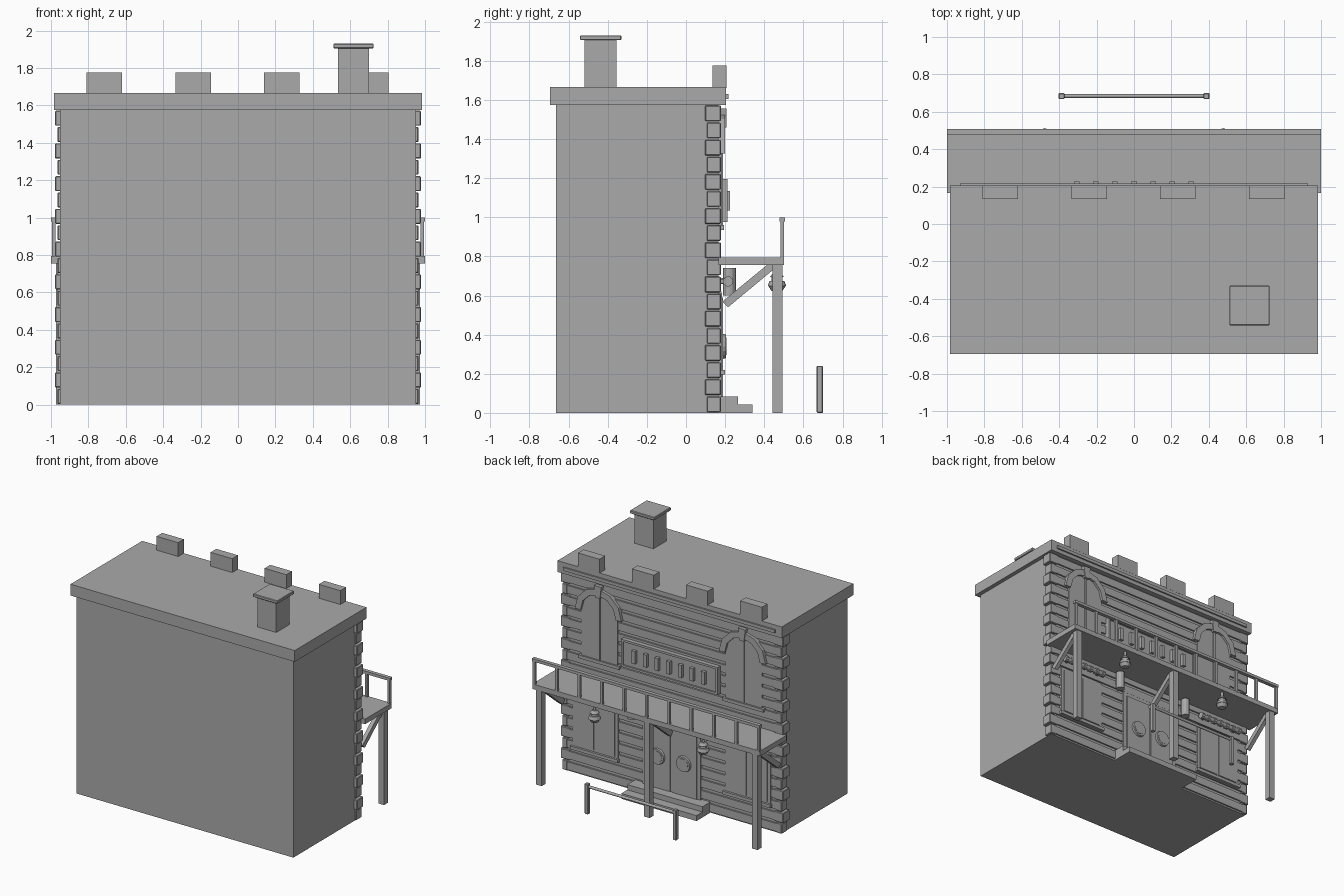
import bpy, bmesh, math
from mathutils import Vector, Matrix

if "Cube" in bpy.data.objects:
    bpy.data.objects.remove(bpy.data.objects["Cube"], do_unlink=True)

grey = bpy.data.materials.new("plain_grey")
grey.use_nodes = True
grey.diffuse_color = (0.4, 0.4, 0.4, 1)
grey.node_tree.nodes["Principled BSDF"].inputs["Base Color"].default_value = (0.4, 0.4, 0.4, 1)


def finish(name, bm):
    bmesh.ops.recalc_face_normals(bm, faces=bm.faces)
    mesh = bpy.data.meshes.new(name)
    bm.to_mesh(mesh)
    bm.free()
    mesh.materials.append(grey)
    obj = bpy.data.objects.new(name, mesh)
    bpy.context.collection.objects.link(obj)
    return obj


def box(name, x0, x1, y0, y1, z0, z1, bevel=0):
    bm = bmesh.new()
    size = Matrix.Diagonal((x1 - x0, y1 - y0, z1 - z0, 1))
    mid = Matrix.Translation(((x0 + x1) / 2, (y0 + y1) / 2, (z0 + z1) / 2))
    bmesh.ops.create_cube(bm, size=1, matrix=mid @ size)
    if bevel:
        bmesh.ops.bevel(bm, geom=bm.edges[:], offset=bevel, segments=1, affect='EDGES')
    return finish(name, bm)


def prism(name, outline, a, b, axis="y"):
    """Extrude an outline: (x, z) along y, or (y, z) along x."""
    bm = bmesh.new()
    put = (lambda p, d: (p[0], d, p[1])) if axis == "y" else (lambda p, d: (d, p[0], p[1]))
    face = bm.faces.new([bm.verts.new(put(p, a)) for p in outline])
    out = bmesh.ops.extrude_face_region(bm, geom=[face])
    shift = Vector(put((0, 0), b - a))
    bmesh.ops.translate(bm, vec=shift, verts=[v for v in out["geom"] if isinstance(v, bmesh.types.BMVert)])
    return finish(name, bm)


def tube(name, centre, r1, r2, depth, axis="Z", sides=12):
    bm = bmesh.new()
    turn = {"Z": Matrix(), "X": Matrix.Rotation(math.pi / 2, 4, "Y"),
            "Y": Matrix.Rotation(-math.pi / 2, 4, "X")}[axis]
    bmesh.ops.create_cone(bm, cap_ends=True, segments=sides, radius1=r1, radius2=r2,
                          depth=depth, matrix=Matrix.Translation(centre) @ turn)
    return finish(name, bm)


def arc(x, z, r, steps=6):
    return [(x + r * math.cos(math.pi * i / steps), z + r * math.sin(math.pi * i / steps))
            for i in range(steps + 1)]


WALL = 0.165
ROW = 0.0875

# Main block, roof slab and trim
box("building_body", -0.952, 0.952, -0.665, WALL, 0, 1.575)
box("roof_slab", -0.985, 0.985, -0.695, 0.205, 1.575, 1.665)
box("cornice_strip", -0.93, 0.93, 0.2, 0.217, 1.605, 1.63)
for i in range(4):
    x = -0.715 + i * 0.475
    box("parapet_block", x - 0.095, x + 0.095, 0.135, 0.206, 1.66, 1.775)

# Chimney
box("chimney", 0.535, 0.7, -0.52, -0.355, 1.66, 1.905)
box("chimney_cap", 0.51, 0.725, -0.542, -0.33, 1.905, 1.93, 0.004)

# Horizontal boards and corner stones
for i in range(18):
    z = i * ROW
    box("wall_board", -0.93, 0.93, WALL - 0.01, WALL + 0.012, z + 0.012, z + 0.075)
    wide = i % 2 == 1
    reach, back, inner = (0.978, 0.097, 0.90) if wide else (0.965, 0.107, 0.92)
    for s in (-1, 1):
        xs = sorted((s * inner, s * reach))
        box("corner_stone", xs[0], xs[1], back, 0.178, z + 0.004, z + ROW - 0.004, 0.004)

# Entrance doors and steps
box("door_frame", -0.255, 0.255, WALL, 0.182, 0, 0.62)
for s in (-1, 1):
    xs = sorted((s * 0.008, s * 0.225))
    box("door_leaf", xs[0], xs[1], 0.18, 0.19, 0.03, 0.59)
    tube("door_window_ring", (s * 0.115, 0.194, 0.34), 0.065, 0.06, 0.02, "Y", 16)
    tube("door_window_pane", (s * 0.115, 0.2, 0.34), 0.045, 0.045, 0.014, "Y", 16)
box("upper_step", -0.33, 0.33, WALL, 0.265, 0, 0.085)
box("lower_step", -0.33, 0.33, 0.265, 0.34, 0, 0.043)

for s in (-1, 1):
    # Ground floor windows with a rolled awning above
    x = s * 0.67
    box("lower_window_frame", x - 0.2, x + 0.2, WALL, 0.183, 0.2, 0.61)
    for t in (-1, 1):
        box("lower_window_pane", x + t * 0.092 - 0.083, x + t * 0.092 + 0.083, 0.18, 0.189, 0.235, 0.58)
    box("lower_window_sill", x - 0.21, x + 0.21, WALL, 0.2, 0.195, 0.22)
    tube("awning_roll", (x, 0.215, 0.672), 0.017, 0.017, 0.38, "X")
    for i in range(7):
        tube("awning_ring", (x - 0.18 + i * 0.06, 0.215, 0.672), 0.026, 0.026, 0.025, "X", 10)
    for t in (-1, 1):
        box("awning_bracket", x + t * 0.15 - 0.01, x + t * 0.15 + 0.01, WALL, 0.215, 0.662, 0.682)

    # Arched upper windows
    x = s * 0.633
    pane = [(x - 0.16, 0.95), (x + 0.16, 0.95)] + arc(x, 1.33, 0.16)
    prism("arched_window", pane, WALL - 0.005, 0.182)
    box("window_divider", x - 0.008, x + 0.008, 0.18, 0.19, 0.96, 1.47)
    prism("window_arch", arc(x, 1.325, 0.205) + arc(x, 1.325, 0.155)[::-1], WALL, 0.2)
    key = [(x - 0.02, 1.46), (x + 0.02, 1.46), (x + 0.032, 1.555), (x - 0.032, 1.555)]
    prism("arch_keystone", key, WALL, 0.206)
    box("upper_window_sill", x - 0.18, x + 0.18, WALL, 0.195, 0.935, 0.96)

    # Wall lamps beside the doors
    tube("wall_lamp", (s * 0.32, 0.222, 0.67), 0.033, 0.033, 0.14)
    box("wall_lamp_bracket", s * 0.32 - 0.012, s * 0.32 + 0.012, WALL, 0.2, 0.66, 0.69)

    # Lamps hanging under the balcony
    x, y = s * 0.477, 0.465
    tube("lamp_stem", (x, y, 0.735), 0.01, 0.01, 0.06)
    tube("lamp_cap", (x, y, 0.705), 0.036, 0.02, 0.022)
    tube("lamp_neck", (x, y, 0.685), 0.028, 0.028, 0.025)
    tube("lamp_shade", (x, y, 0.662), 0.047, 0.038, 0.026)
    tube("lamp_bulb", (x, y, 0.636), 0.028, 0.044, 0.026)

# Board above the balcony with plain raised bars
box("wall_panel", -0.425, 0.425, WALL, 0.2, 0.975, 1.195)
for z0, z1 in ((0.975, 0.992), (1.178, 1.195)):
    box("panel_border", -0.425, 0.425, 0.19, 0.211, z0, z1)
for s in (-1, 1):
    box("panel_border", s * 0.416 - 0.009, s * 0.416 + 0.009, 0.19, 0.211, 0.975, 1.195)
for i in range(7):
    x = (i - 3) * 0.102
    box("panel_bar", x - 0.015, x + 0.015, 0.195, 0.226, 1.035, 1.135)

# Balcony deck, railing, posts and braces
box("balcony_deck", -1, 1, WALL, 0.5, 0.755, 0.795)
box("balcony_handrail", -1, 1, 0.477, 0.507, 0.978, 1)
for i in range(11):
    x = (i - 5) * 0.197
    box("baluster", x - 0.01, x + 0.01, 0.482, 0.502, 0.79, 0.98)
for x in (-0.948, 0, 0.948):
    box("balcony_post", x - 0.025, x + 0.025, 0.442, 0.492, 0, 0.76)
    brace = [(0.185, 0.568), (0.215, 0.54), (0.45, 0.735), (0.45, 0.757), (0.415, 0.757)]
    prism("balcony_brace", brace, x - 0.016, x + 0.016, "x")

# Hitching rail
tube("hitching_bar", (0, 0.684, 0.215), 0.011, 0.011, 0.8, "X")
for s in (-1, 1):
    box("hitching_post", s * 0.387 - 0.016, s * 0.387 + 0.016, 0.668, 0.7, 0, 0.24, 0.004)
